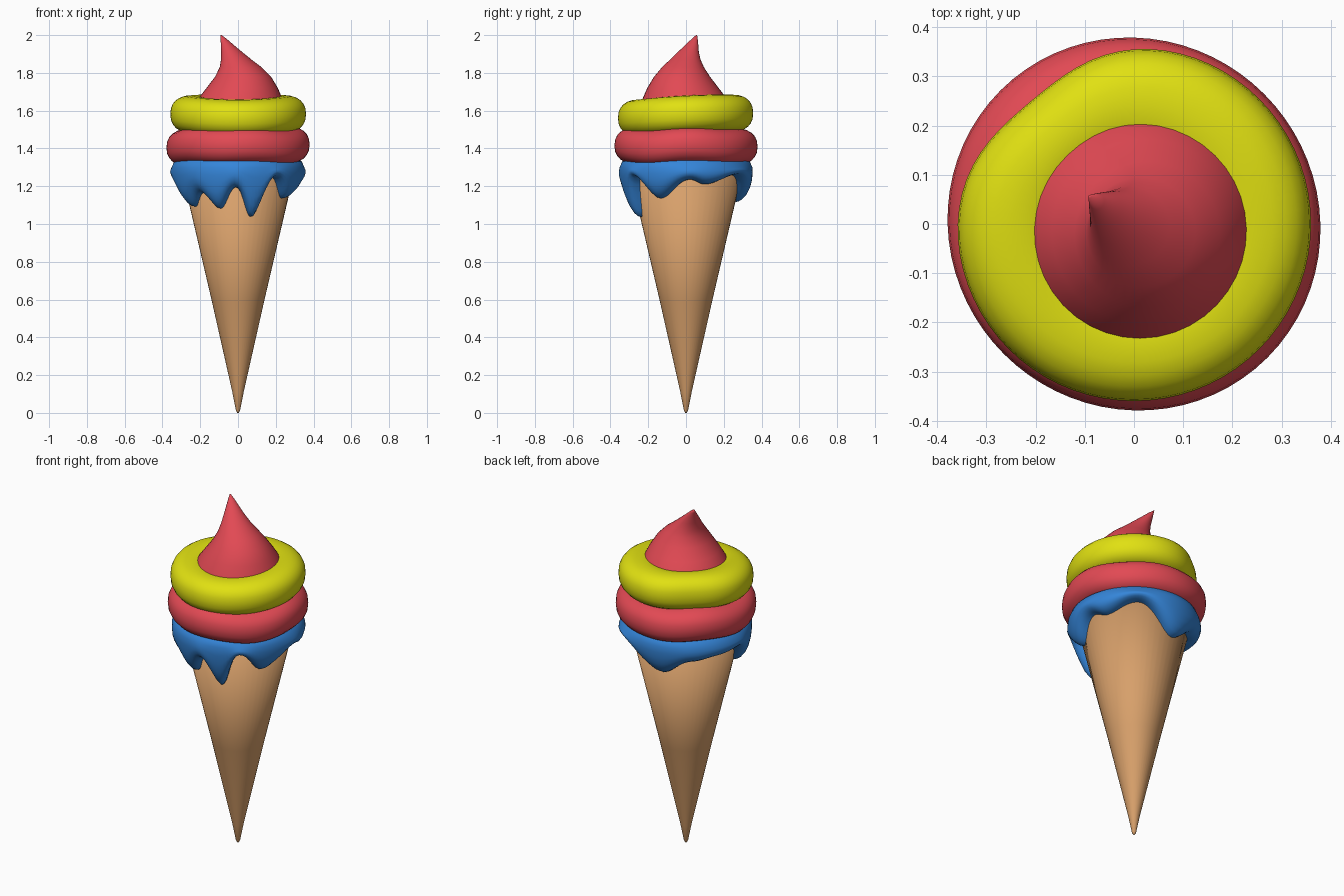
import bpy, bmesh, math
from math import sin, cos, pi, radians

if "Cube" in bpy.data.objects:
    bpy.data.objects.remove(bpy.data.objects["Cube"])


def material(name, rgb):
    m = bpy.data.materials.new(name)
    m.diffuse_color = (*rgb, 1)
    m.use_nodes = True
    m.node_tree.nodes["Principled BSDF"].inputs["Base Color"].default_value = m.diffuse_color
    return m


TAN = material("wafer tan", (0.68, 0.35, 0.145))
RED = material("cream red", (0.76, 0.067, 0.088))
YELLOW = material("cream yellow", (0.75, 0.75, 0.006))
BLUE = material("sauce blue", (0.035, 0.235, 0.69))


def loft(name, rows, mat, closed=False, cap_start=False, cap_end=False):
    """Skin a list of equal-length point rings."""
    bm = bmesh.new()
    rings = [[bm.verts.new(p) for p in row] for row in rows]
    pairs = list(zip(rings, rings[1:]))
    if closed:
        pairs.append((rings[-1], rings[0]))
    n = len(rings[0])
    for a, b in pairs:
        for i in range(n):
            j = (i + 1) % n
            bm.faces.new((a[i], a[j], b[j], b[i]))
    if cap_start:
        bm.faces.new(rings[0])
    if cap_end:
        bm.faces.new(rings[-1])
    bmesh.ops.recalc_face_normals(bm, faces=bm.faces)
    me = bpy.data.meshes.new(name)
    bm.to_mesh(me)
    bm.free()
    for p in me.polygons:
        p.use_smooth = True
    me.materials.append(mat)
    ob = bpy.data.objects.new(name, me)
    bpy.context.collection.objects.link(ob)
    return ob


def ring(r, z, n=48, cx=0, cy=0):
    return [(cx + r * cos(2 * pi * i / n), cy + r * sin(2 * pi * i / n), z) for i in range(n)]


def interp(points, x):
    """Cosine-eased interpolation through (x, value) points."""
    for (x0, v0), (x1, v1) in zip(points, points[1:]):
        if x0 <= x <= x1:
            t = (1 - cos(pi * (x - x0) / (x1 - x0))) / 2
            return v0 + (v1 - v0) * t
    return points[-1][1]


# wafer cone with a slightly blunt tip
SLOPE = 0.234
loft("wafer_cone", [ring(r, z) for r, z in
     [(0.004, 0), (0.011, 0.012), (0.03, 0.11), (SLOPE * 0.6, 0.6), (SLOPE * 1.33, 1.33)]],
     TAN, cap_start=True, cap_end=True)

# dripping sauce: lower edge height against angle in degrees
EDGE = [(-180, 1.235), (-151, 1.09), (-131, 1.165), (-111, 1.08), (-92, 1.195),
        (-74, 1.035), (-54, 1.25), (-30, 1.135), (4, 1.235), (20, 1.21),
        (54, 1.26), (99, 1.115), (130, 1.20), (155, 1.22), (180, 1.235)]
THICK = [(0, 0.047), (0.2, 0.056), (0.4, 0.061), (0.6, 0.060), (0.78, 0.052),
         (0.92, 0.035), (0.98, 0.018), (1.0, -0.008)]
N = 120
angles = [-180 + 360 * i / N for i in range(N)]
rows = [ring(0.22, 1.37, N), ring(0.31, 1.355, N), ring(0.338, 1.33, N)]
rows = [[(r * cos(radians(a)), r * sin(radians(a)), z) for a in angles]
        for r, z in [(0.22, 1.37), (0.31, 1.35), (0.338, 1.33)]]
for t, th in THICK:
    row = []
    for a in angles:
        z = 1.30 + (interp(EDGE, a) - 1.30) * t
        r = SLOPE * z + th
        row.append((r * cos(radians(a)), r * sin(radians(a)), z))
    rows.append(row)
loft("dripping_sauce", rows, BLUE, cap_start=True)


def swirl(name, mat, zc, half_h, r_out, lift, power=0.85, r_in=0.13):
    """Uneven ring of cream; r_out and lift are functions of angle."""
    n, m = 72, 24
    rows = []
    for i in range(n):
        a = 2 * pi * i / n
        ro, dz = r_out(a), lift(a)
        mid, hw = (ro + r_in) / 2, (ro - r_in) / 2
        row = []
        for k in range(m):
            b = 2 * pi * k / m
            cb, sb = cos(b), sin(b)
            r = mid + hw * math.copysign(abs(cb) ** power, cb)
            z = zc + dz + half_h * math.copysign(abs(sb) ** power, sb)
            row.append((r * cos(a), r * sin(a), z))
        rows.append(row)
    return loft(name, rows, mat, closed=True)


# lower and upper cream swirls
swirl("lower_cream_swirl", RED, 1.412, 0.098,
      lambda a: 0.379 + 0.005 * cos(2 * a + pi / 2),
      lambda a: 0.005 * sin(3 * a + 1) + 0.004 * cos(5 * a))
swirl("upper_cream_swirl", YELLOW, 1.578, 0.098,
      lambda a: 0.36 - 0.034 * math.exp(-((a - radians(130)) / 0.5) ** 2),
      lambda a: 0.013 * sin(a) + 0.004 * cos(2 * a))

# leaning peak of cream: (z, centre x, centre y, radius)
PEAK = [(1.58, 0.01, -0.007, 0.25), (1.63, 0.011, -0.007, 0.238), (1.67, 0.013, -0.008, 0.219),
        (1.72, 0.022, -0.016, 0.189), (1.78, 0.027, -0.021, 0.148), (1.83, 0.014, -0.016, 0.111),
        (1.87, -0.009, -0.004, 0.081), (1.91, -0.033, 0.012, 0.056), (1.95, -0.058, 0.032, 0.033),
        (1.98, -0.076, 0.046, 0.016), (2.0, -0.09, 0.056, 0.003)]
loft("cream_peak", [ring(r, z, 40, cx, cy) for z, cx, cy, r in PEAK], RED,
     cap_start=True, cap_end=True)
